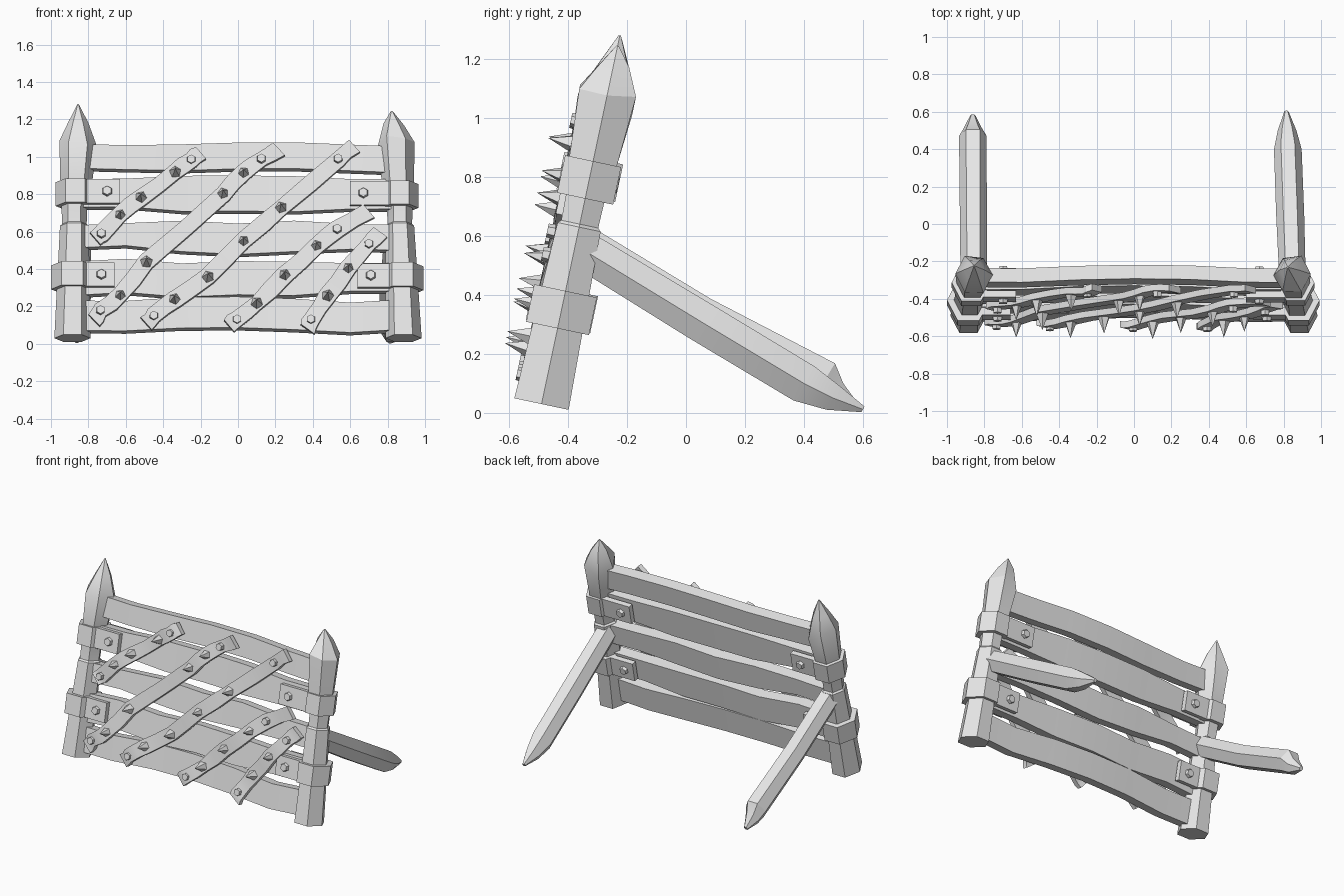
import bpy, bmesh, math, random
from mathutils import Vector, Matrix

random.seed(4)
if "Cube" in bpy.data.objects:
    bpy.data.objects.remove(bpy.data.objects["Cube"])

grey = bpy.data.materials.new("plain grey")
grey.use_nodes = True
grey.diffuse_color = (0.8, 0.8, 0.8, 1)
grey.node_tree.nodes["Principled BSDF"].inputs["Base Color"].default_value = (0.8, 0.8, 0.8, 1)

# The whole fence leans back about its foot
LEAN = math.radians(12)
TILT = Matrix.Translation((0, -0.49, 0.03)) @ Matrix.Rotation(-LEAN, 4, 'X')


def up(z, y=0):
    """Height above ground converted to height along the leaning fence."""
    return (z - 0.03 + y * math.sin(LEAN)) / math.cos(LEAN)


def finish(name, bm, matrix):
    bmesh.ops.recalc_face_normals(bm, faces=bm.faces)
    mesh = bpy.data.meshes.new(name)
    bm.to_mesh(mesh)
    bm.free()
    mesh.materials.append(grey)
    for p in mesh.polygons:
        p.use_smooth = True
    mesh.set_sharp_from_angle(angle=math.radians(28))
    ob = bpy.data.objects.new(name, mesh)
    ob.matrix_world = matrix
    bpy.context.collection.objects.link(ob)
    return ob


def loft(name, rings, matrix=TILT):
    """Skin a row of equal-sized rings and cap both ends."""
    bm = bmesh.new()
    rows = [[bm.verts.new(p) for p in ring] for ring in rings]
    n = len(rows[0])
    for a, b in zip(rows, rows[1:]):
        for i in range(n):
            j = (i + 1) % n
            bm.faces.new((a[i], a[j], b[j], b[i]))
    bm.faces.new(rows[0])
    bm.faces.new(rows[-1])
    return finish(name, bm, matrix)


def hexagon(cx, z, r, wobble=0.0):
    ring = []
    for k in range(6):
        a = k * math.pi / 3
        ring.append(Vector((cx + r * math.cos(a), 1.12 * r * math.sin(a),
                            z + random.uniform(-wobble, wobble))))
    return ring


def stud(name, x, y, z, r_base, r_tip, length, sides, spin=0.0):
    """Cone or prism pointing out of the fence; negative length points back."""
    bm = bmesh.new()
    turn = Matrix.Rotation(math.copysign(math.pi / 2, length), 4, 'X')
    place = Matrix.Translation((x, y - length / 2, z)) @ turn @ Matrix.Rotation(spin, 4, 'Z')
    bmesh.ops.create_cone(bm, cap_ends=True, segments=sides, radius1=r_base,
                          radius2=r_tip, depth=abs(length), matrix=place)
    return finish(name, bm, TILT)


def box(name, x0, x1, y0, y1, z0, z1):
    return loft(name, [[(x, y0, z0), (x, y1, z0), (x, y1, z1), (x, y0, z1)]
                       for x in (x0, x1)])


# Sharpened posts: foot, step, neck, shoulder, point
def post(name, foot, waist, top, tip, tip_z):
    loft(name, [hexagon(foot, 0, 0.097),
                hexagon(waist, up(0.63), 0.077),
                hexagon(waist, up(0.64), 0.066),
                hexagon(waist, up(0.72), 0.068),
                hexagon((waist + top) / 2, up(0.86), 0.085),
                hexagon(top, up(1.06), 0.1, 0.035),
                hexagon((top + tip) / 2, up(1.17), 0.055, 0.015),
                hexagon(tip, up(tip_z), 0.004)])


post("right_post", -0.885, -0.875, -0.855, -0.855, 1.28)
post("left_post", 0.885, 0.865, 0.845, 0.822, 1.245)


# Clamps around the posts with bolted tabs on both sides of the planks
def clamp(name, cx, z, r, end, bolt_x):
    h = 0.065
    s = up(z)
    loft(name + "_band", [hexagon(cx, s - h, r), hexagon(cx, s + h, r)])
    inner = cx - math.copysign(0.04, cx)
    x0, x1 = sorted((inner, end))
    for side, tag in ((-1, "front"), (1, "back")):
        y0, y1 = sorted((side * 0.045, side * 0.08))
        box(f"{name}_{tag}_tab", x0, x1, y0, y1, s - h, s + h)
        stud(f"{name}_{tag}_bolt", bolt_x, side * 0.078, s, 0.03, 0.024, -side * 0.022, 6)


clamp("right_upper_clamp", -0.87, 0.80, 0.105, -0.63, -0.70)
clamp("right_lower_clamp", -0.885, 0.355, 0.115, -0.66, -0.73)
clamp("left_upper_clamp", 0.865, 0.79, 0.1, 0.60, 0.67)
clamp("left_lower_clamp", 0.88, 0.35, 0.112, 0.64, 0.71)

# Horizontal planks: bottom and top heights at the right end, middle and left end
PLANKS = [((0.93, 1.06), (0.925, 1.065), (0.91, 1.05)),
          ((0.72, 0.87), (0.70, 0.89), (0.71, 0.87)),
          ((0.51, 0.63), (0.48, 0.645), (0.49, 0.625)),
          ((0.26, 0.44), (0.25, 0.43), (0.28, 0.43)),
          ((0.06, 0.22), (0.075, 0.24), (0.06, 0.22))]
for i, (a, m, b) in enumerate(PLANKS):
    rings = []
    for x, (lo, hi), bow in ((-0.84, a, 0), (-0.6, a, 0), (-0.3, m, 0.012), (0, m, 0.016),
                             (0.3, m, 0.012), (0.6, b, 0), (0.84, b, 0)):
        j = random.uniform(-0.008, 0.008)
        rings.append([(x, bow - 0.04, up(lo + j)), (x, bow + 0.036, up(lo + j)),
                      (x, bow + 0.036, up(hi + j)), (x, bow - 0.04, up(hi + j))])
    loft(f"plank_{i + 1}", rings)

# Diagonal slats: end, bolt, spikes, bolt, end
SLATS = [
    [(-.76, .56), (-.73, .59), (-.63, .69), (-.52, .785), (-.335, .92), (-.25, .985), (-.2, 1.025)],
    [(-.77, .13), (-.735, .18), (-.63, .26), (-.49, .44), (-.08, .805), (.03, .915), (.125, .99),
     (.22, 1.04)],
    [(-.49, .11), (-.45, .15), (-.34, .24), (-.16, .36), (.03, .55), (.23, .73), (.535, .99),
     (.62, 1.06)],
    [(-.05, .1), (-.005, .13), (.10, .22), (.25, .37), (.42, .525), (.53, .615), (.7, .71)],
    [(.37, .08), (.39, .13), (.48, .26), (.59, .405), (.70, .535), (.76, .6)]]
FRONT = -0.083
for i, pts in enumerate(SLATS):
    pts = [Vector((x, up(z, FRONT))) for x, z in pts]
    along = (pts[-1] - pts[0]).normalized()
    across = Vector((-along.y, along.x))
    path = []
    for p, q in zip(pts, pts[1:]):
        path += [p, (p + q) / 2]
    path.append(pts[-1])
    rings = []
    for k, p in enumerate(path):
        w0, w1 = (random.uniform(0.038, 0.05) for _ in range(2))
        y = 0.008 * math.sin(k * 1.1 + i)
        lo, hi = p - across * w0, p + across * w1
        rings.append([(lo.x, FRONT + y, lo.y), (lo.x, -0.048 + y, lo.y),
                      (hi.x, -0.048 + y, hi.y), (hi.x, FRONT + y, hi.y)])
    loft(f"slat_{i + 1}", rings)
    for p in (pts[1], pts[-2]):
        stud(f"slat_{i + 1}_bolt", p.x, FRONT + 0.01, p.y, 0.027, 0.023, 0.03, 6)
    for p in pts[2:-2]:
        stud(f"slat_{i + 1}_spike", p.x, FRONT + 0.01, p.y, 0.035, 0.0, 0.092, 5,
             random.uniform(0, 1))


# Rear props: hexagonal beams sloping to the ground, with splintered ends
def prop(name, x_top, x_foot, stations):
    slope = Vector((0, 0.855, -0.52)).normalized()
    lift = Vector((0, -slope.z, slope.y))
    rings = []
    y_first, y_last = stations[0][0], stations[-1][0]
    for y, z, r in stations:
        t = (y - y_first) / (y_last - y_first)
        centre = Vector((x_top + (x_foot - x_top) * t, y, z))
        ring = []
        for k in range(6):
            a = k * math.pi / 3
            p = centre + Vector((r * math.cos(a), 0, 0)) + lift * (1.06 * r * math.sin(a))
            p.z = max(p.z, 0)
            ring.append(p)
        rings.append(ring)
    loft(name, rings, Matrix.Identity(4))


prop("left_prop", 0.85, 0.815,
     [(-0.36, 0.56, 0.07), (0.05, 0.31, 0.075), (0.40, 0.10, 0.074),
      (0.50, 0.05, 0.05), (0.60, 0.012, 0.012)])
prop("right_prop", -0.857, -0.862,
     [(-0.36, 0.58, 0.07), (0.05, 0.33, 0.072), (0.47, 0.11, 0.074),
      (0.51, 0.06, 0.05), (0.58, 0.016, 0.014)])
